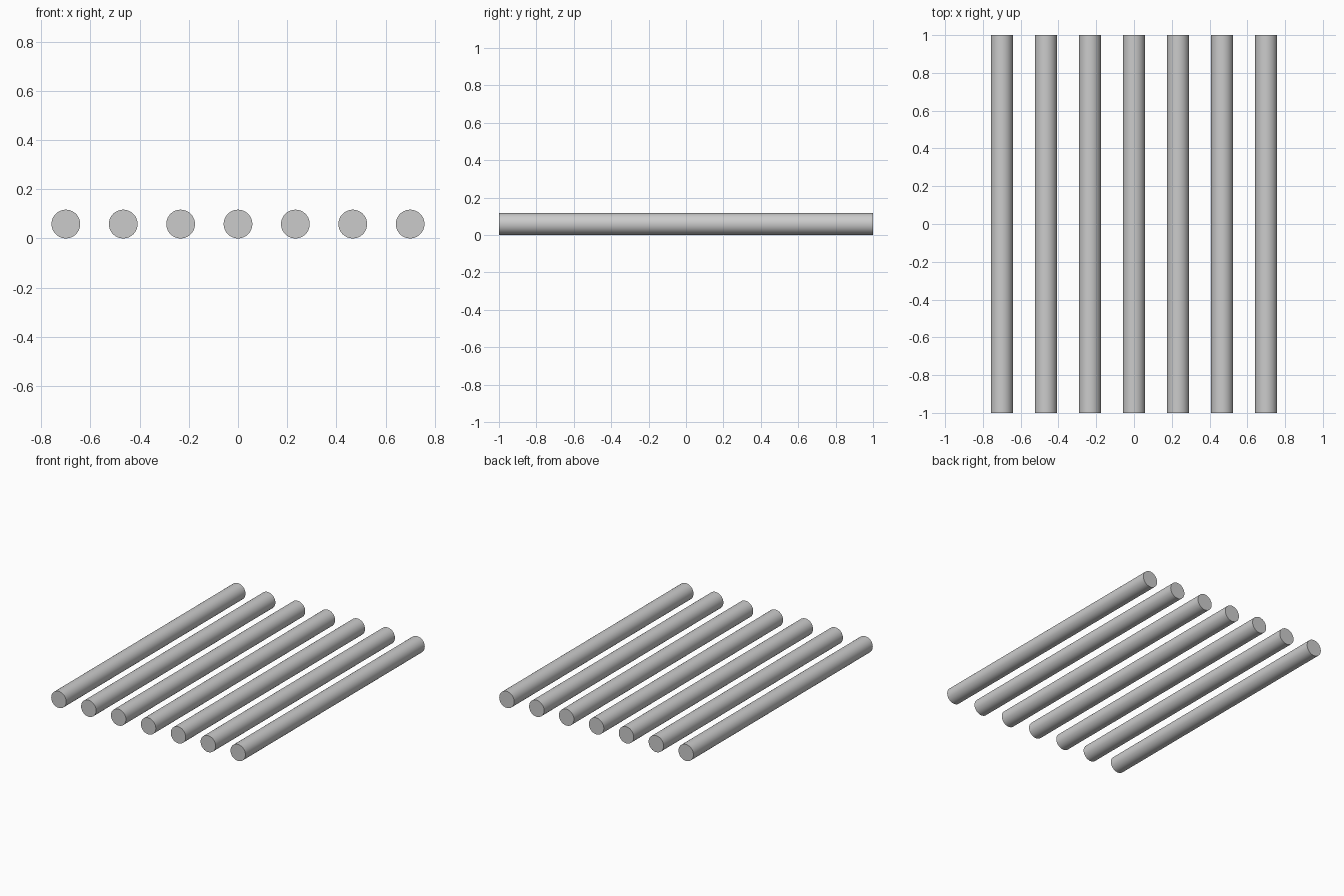
import bpy
from math import radians

if "Cube" in bpy.data.objects:
    bpy.data.objects.remove(bpy.data.objects["Cube"])

COUNT = 7
SPACING = 0.7 / 3
RADIUS = SPACING / 4
LENGTH = 2.0

# Row of identical round rods lying along y, resting on the ground
for i in range(COUNT):
    x = (i - (COUNT - 1) / 2) * SPACING
    bpy.ops.mesh.primitive_cylinder_add(
        vertices=64, radius=RADIUS, depth=LENGTH,
        location=(x, 0, RADIUS), rotation=(radians(90), 0, 0))
    bpy.context.object.name = f"rod_{i + 1}"
    bpy.ops.object.shade_smooth_by_angle(angle=radians(30))
